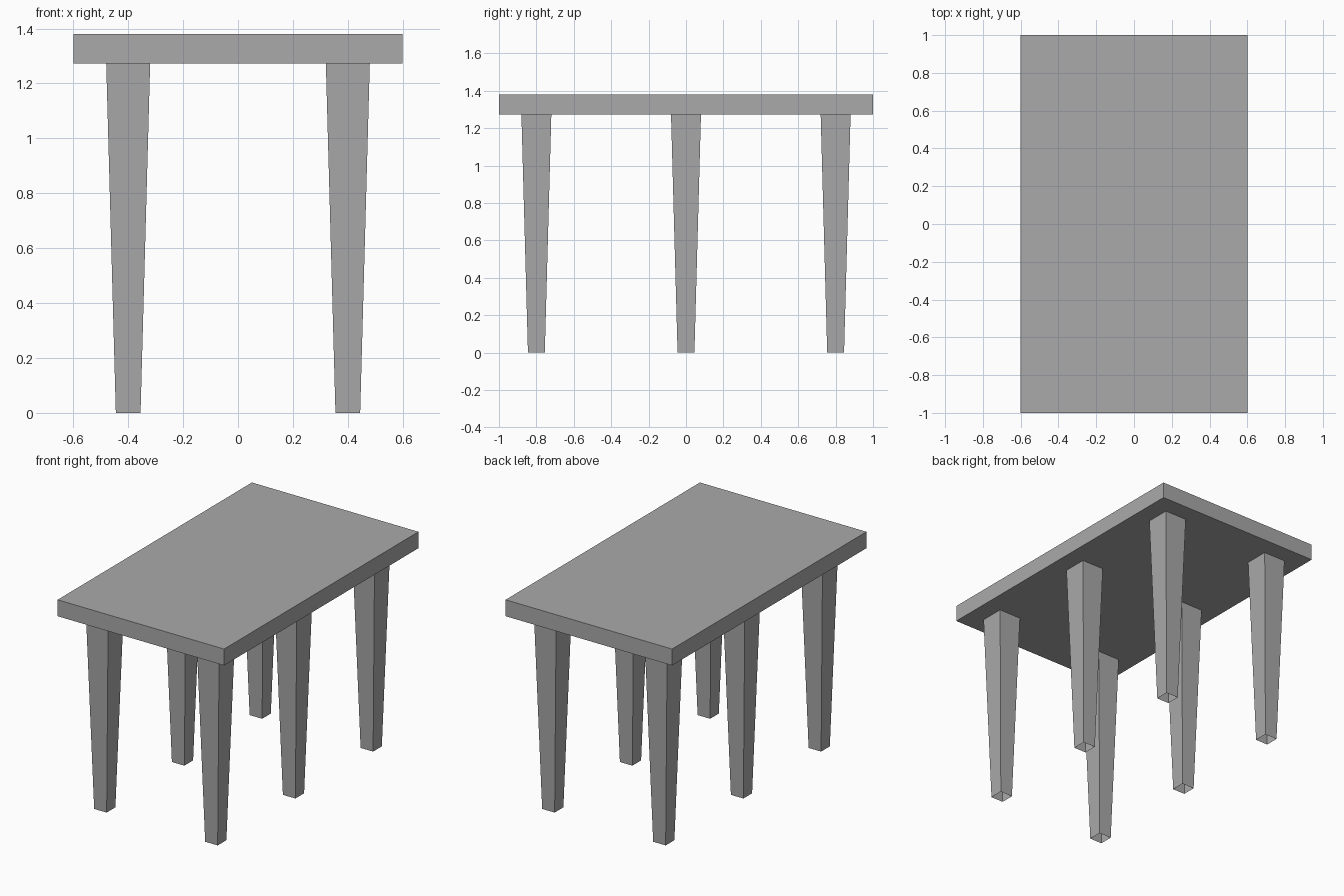
import bpy
import bmesh

cube = bpy.data.objects.get("Cube")
if cube:
    bpy.data.objects.remove(cube, do_unlink=True)

TOP_Z, UNDER_Z = 1.38, 1.273

grey = bpy.data.materials.new("plain grey")
grey.use_nodes = True
colour = (0.4, 0.4, 0.4, 1)
grey.diffuse_color = colour
grey.node_tree.nodes["Principled BSDF"].inputs["Base Color"].default_value = colour


def finish(bm, name, location):
    mesh = bpy.data.meshes.new(name)
    bm.to_mesh(mesh)
    bm.free()
    mesh.materials.append(grey)
    obj = bpy.data.objects.new(name, mesh)
    obj.location = location
    bpy.context.collection.objects.link(obj)


# Flat rectangular slab
def add_tabletop():
    bm = bmesh.new()
    bmesh.ops.create_cube(bm, size=1)
    bmesh.ops.scale(bm, vec=(1.2, 2, TOP_Z - UNDER_Z), verts=bm.verts)
    finish(bm, "tabletop", (0, 0, (TOP_Z + UNDER_Z) / 2))


# Square hollow leg, narrowing to an open foot
def add_leg(name, x, y):
    bm = bmesh.new()
    bmesh.ops.create_cube(bm, size=1)
    for v in bm.verts:
        half = 0.08 if v.co.z > 0 else 0.045
        v.co.x *= 2 * half
        v.co.y *= 2 * half
        v.co.z = (v.co.z + 0.5) * UNDER_Z
    bm.normal_update()
    caps = [f for f in bm.faces if abs(f.normal.z) > 0.9]
    bmesh.ops.delete(bm, geom=caps, context='FACES_ONLY')
    finish(bm, name, (x, y, 0))


add_tabletop()
for side, x in (("left", 0.4), ("right", -0.4)):
    for place, y in (("front", -0.8), ("middle", 0), ("back", 0.8)):
        add_leg(f"{place}_{side}_leg", x, y)
